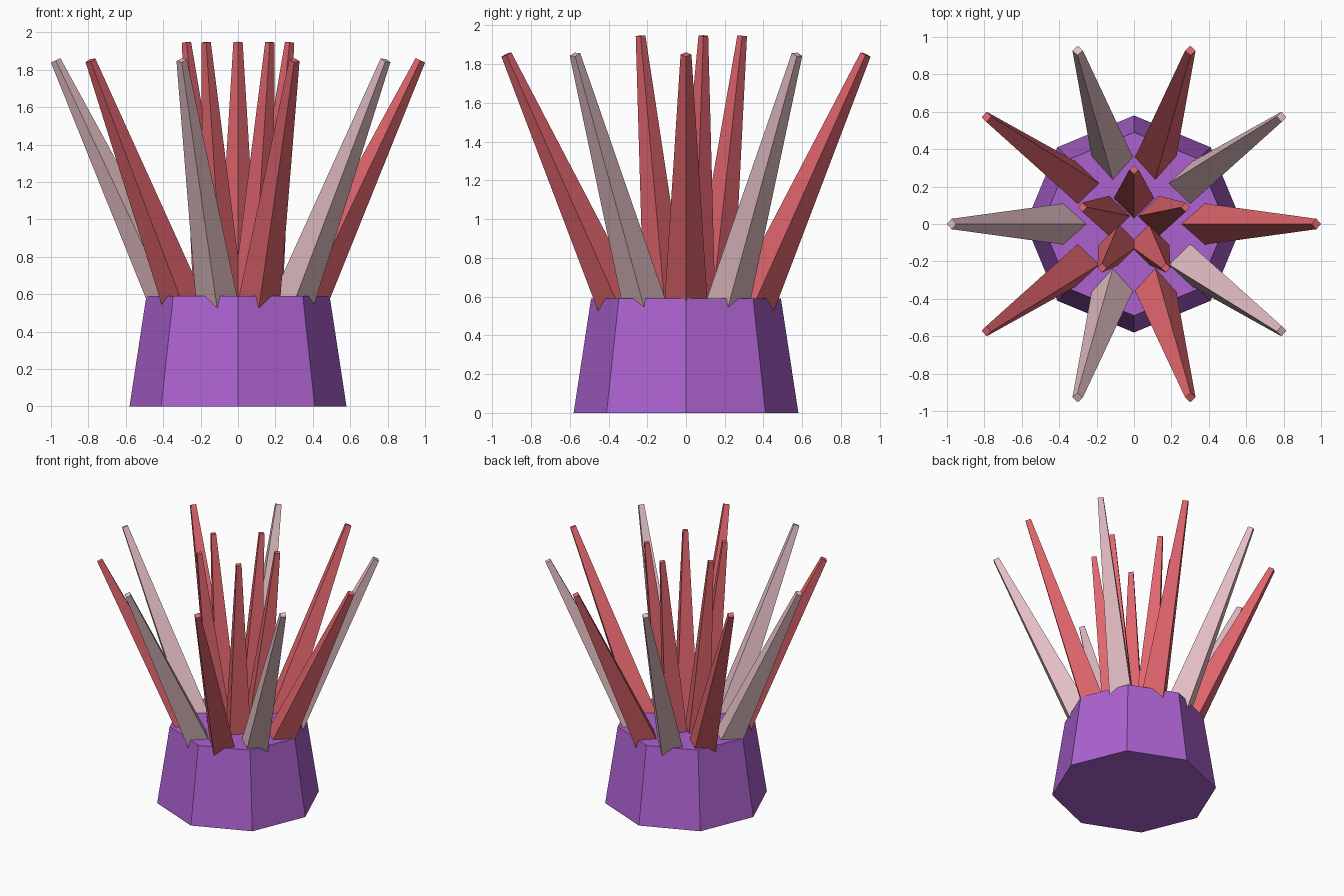
import bpy, bmesh, math
from mathutils import Vector, Matrix

if "Cube" in bpy.data.objects:
    bpy.data.objects.remove(bpy.data.objects["Cube"])


def material(name, colour):
    m = bpy.data.materials.new(name)
    m.diffuse_color = (*colour, 1)
    m.use_nodes = True
    m.node_tree.nodes["Principled BSDF"].inputs["Base Color"].default_value = m.diffuse_color
    return m


RED = material("coral red", (0.745, 0.130, 0.153))
PINK = material("dusty pink", (0.76, 0.515, 0.546))
PURPLE = material("purple", (0.413, 0.122, 0.631))


def cone(name, mat, start, end, r1, r2, sides):
    """Tapered flat-sided prism running from start to end."""
    axis = Vector(end) - Vector(start)
    turn = Vector((0, 0, 1)).rotation_difference(axis).to_matrix().to_4x4()
    place = Matrix.Translation((Vector(start) + Vector(end)) / 2) @ turn
    bm = bmesh.new()
    bmesh.ops.create_cone(bm, cap_ends=True, segments=sides, radius1=r1,
                          radius2=r2, depth=axis.length, matrix=place)
    mesh = bpy.data.meshes.new(name)
    bm.to_mesh(mesh)
    bm.free()
    mesh.materials.append(mat)
    bpy.context.collection.objects.link(bpy.data.objects.new(name, mesh))


def ring(name, count, first_angle, low, high, r1, r2, mats):
    """Ring of leaning spikes; low and high are (distance from centre, z)."""
    for i in range(count):
        a = math.radians(first_angle) + math.tau * i / count
        c, s = math.cos(a), math.sin(a)
        cone(f"{name}_{i + 1}", mats[i % len(mats)],
             (low[0] * c, low[0] * s, low[1]),
             (high[0] * c, high[0] * s, high[1]), r1, r2, 4)


# Octagonal base
cone("base", PURPLE, (0, 0, 0), (0, 0, 0.59), 0.58, 0.49, 8)

# Outer spikes, alternating colours
ring("outer_spike", 10, 0, (0.29, 0.40), (0.975, 1.85), 0.122, 0.028, [RED, PINK])

# Inner upright spikes
ring("inner_spike", 5, 18, (0.12, 0.42), (0.29, 1.947), 0.118, 0.025, [RED])
